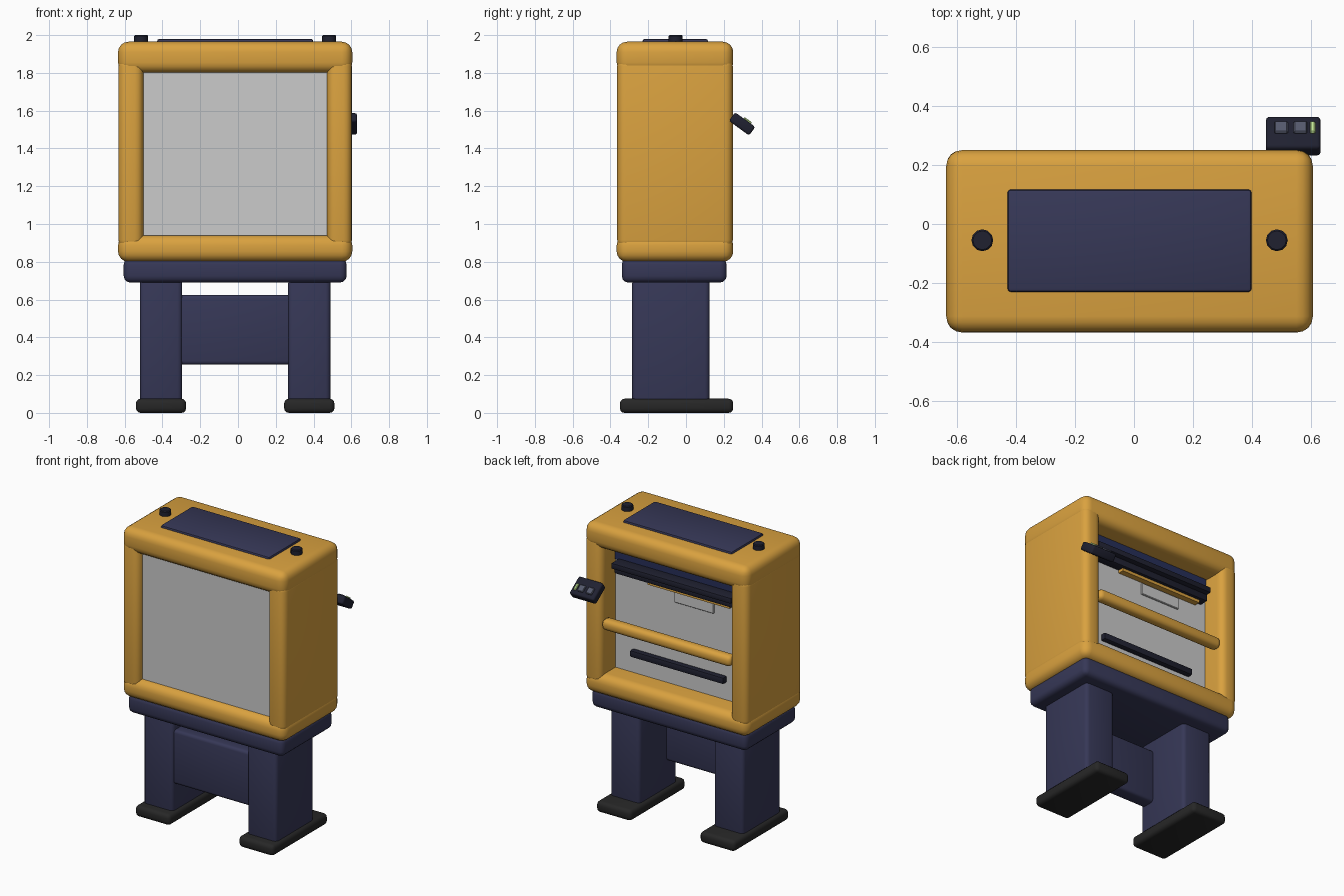
import bpy
from math import radians

if "Cube" in bpy.data.objects:
    bpy.data.objects.remove(bpy.data.objects["Cube"])

CX = -0.015  # cabinet centre line


def mat(name, r, g, b):
    m = bpy.data.materials.new(name)
    m.diffuse_color = (r, g, b, 1)
    m.use_nodes = True
    m.node_tree.nodes["Principled BSDF"].inputs["Base Color"].default_value = m.diffuse_color
    return m


ORANGE = mat("orange", 0.70, 0.36, 0.05)
NAVY = mat("navy", 0.037, 0.039, 0.095)
BLUE = mat("deep_blue", 0.02, 0.028, 0.10)
DARK = mat("dark", 0.014, 0.015, 0.03)
RUBBER = mat("rubber", 0.02, 0.02, 0.02)
KEY = mat("key", 0.09, 0.10, 0.15)
GREEN = mat("green", 0.55, 0.80, 0.30)


def finish(ob, name, material, bevel, segments):
    ob.name = name
    if material:
        ob.data.materials.append(material)
    if bevel:
        m = ob.modifiers.new("bevel", "BEVEL")
        m.width, m.segments = bevel, segments
        m.limit_method = "ANGLE"
        bpy.ops.object.modifier_apply(modifier=m.name)
    bpy.ops.object.shade_smooth_by_angle(angle=radians(35))
    return ob


def box(name, x, y, z, material=None, bevel=0.0, segments=3):
    """Rounded box from (min, max) ranges."""
    bpy.ops.mesh.primitive_cube_add(size=1)
    ob = bpy.context.object
    ob.location = [(a + b) / 2 for a, b in (x, y, z)]
    ob.scale = [b - a for a, b in (x, y, z)]
    bpy.ops.object.transform_apply(location=False, rotation=False, scale=True)
    return finish(ob, name, material, bevel, segments)


def span(half, centre=CX):
    return (centre - half, centre + half)


# Stand: feet, legs, cross panel and base plate
for side, s in (("left", -1), ("right", 1)):
    c = CX + s * 0.3925
    box(side + "_foot", span(0.133, c), (-0.35, 0.25), (0, 0.075), RUBBER, 0.025)
    box(side + "_leg", span(0.112, c), (-0.285, 0.125), (0.05, 0.71), NAVY, 0.025)
box("cross_panel", span(0.30), (-0.27, -0.17), (0.255, 0.625), NAVY, 0.02)
box("base_plate", span(0.59), (-0.34, 0.215), (0.69, 0.82), NAVY, 0.035)

# Cabinet: top and bottom slabs, side walls
box("bottom_slab", span(0.62), (-0.367, 0.25), (0.80, 0.942), ORANGE, 0.055, 4)
box("top_slab", span(0.62), (-0.367, 0.25), (1.80, 1.965), ORANGE, 0.055, 4)
for side, s in (("left", -1), ("right", 1)):
    box(side + "_wall", span(0.066, CX + s * 0.552), (-0.364, 0.248),
        (0.87, 1.88), ORANGE, 0.045, 4)

# Grey core showing as the front and rear panels
box("core_panel", span(0.50), (-0.32, 0.09), (0.91, 1.83))

# Top lid and end caps
box("top_lid", span(0.413), (-0.23, 0.117), (1.94, 1.98), NAVY, 0.012, 2)
for side, s in (("left", -1), ("right", 1)):
    bpy.ops.mesh.primitive_cylinder_add(
        vertices=12, radius=0.037, depth=0.06, location=(CX + s * 0.498, -0.055, 1.97))
    finish(bpy.context.object, side + "_cap", DARK, 0.005, 1)

# Rear fittings
box("rear_header", span(0.48), (0.06, 0.105), (1.69, 1.81), BLUE)
box("rear_rail_upper", span(0.455), (0.08, 0.185), (1.66, 1.70), DARK, 0.008, 2)
box("rear_rail_lower", span(0.455), (0.08, 0.15), (1.615, 1.665), DARK, 0.008, 2)
box("rail_underside", (-0.42, 0.20), (0.08, 0.13), (1.595, 1.62), ORANGE)
box("rear_plate", (-0.28, 0.02), (0.08, 0.10), (1.51, 1.59), None, 0.004, 1)
box("rear_handrail", span(0.49), (0.17, 0.245), (1.252, 1.327), ORANGE, 0.03, 4)
box("rear_lower_strip", span(0.355), (0.08, 0.125), (1.06, 1.105), DARK, 0.008, 2)

# Tilted control box with keys, modelled flat then parented
control = box("control_box", (0.446, 0.631), (-0.066, 0.066), (-0.028, 0.028), DARK, 0.012)
keys = [("left_key", 0.475, 0.52, KEY), ("right_key", 0.54, 0.585, KEY),
        ("status_light", 0.595, 0.613, GREEN)]
for name, x0, x1, m in keys:
    k = box(name, (x0, x1), (-0.01, 0.038), (0.02, 0.037), m, 0.004, 1)
    k.location.x -= control.location.x
    k.parent = control
control.location.y, control.location.z = 0.297, 1.53
control.rotation_euler.x = radians(-36)
